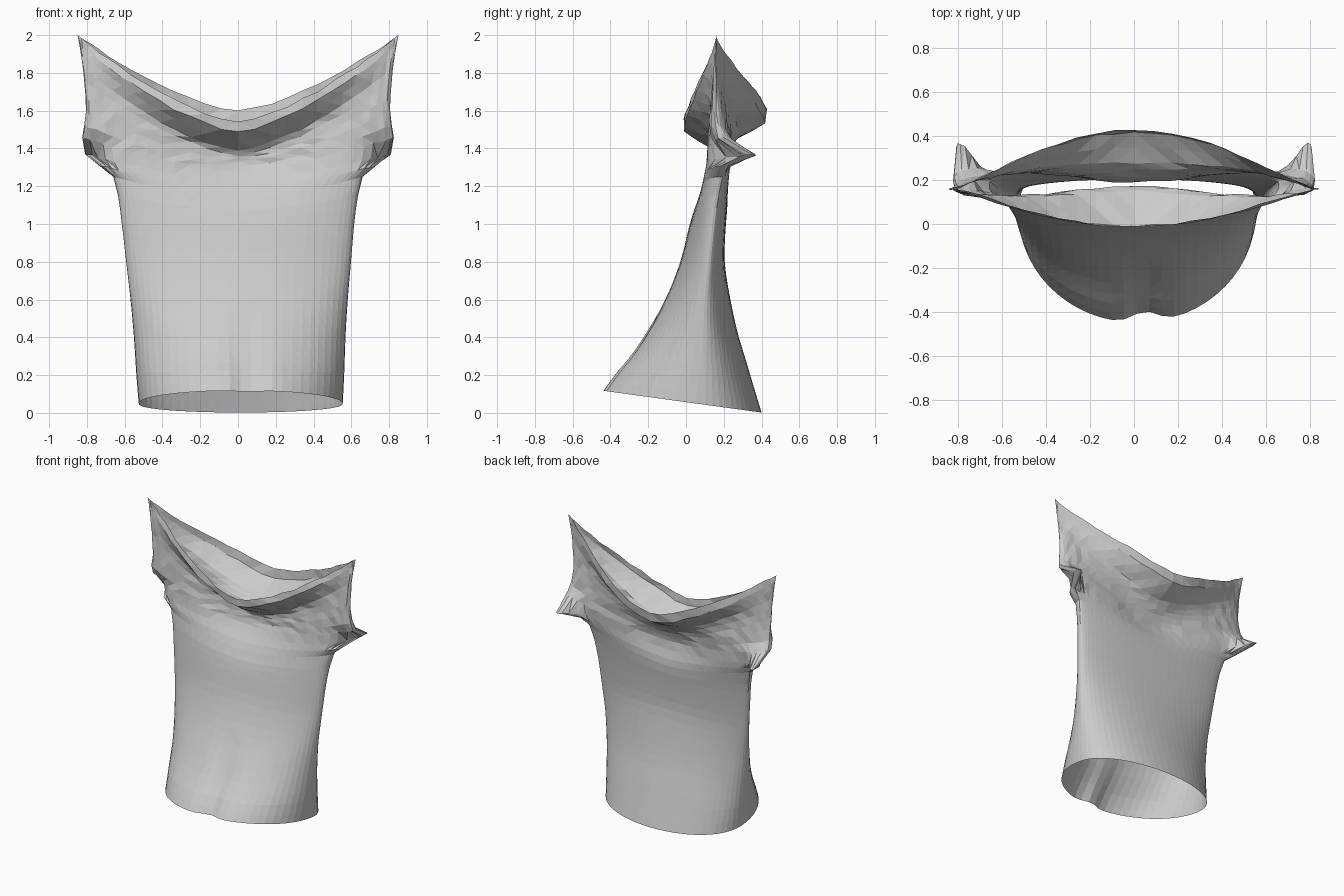
import bpy, bmesh, math, random

random.seed(4)
cube = bpy.data.objects.get("Cube")
if cube:
    bpy.data.objects.remove(cube)

# One plain cloth colour
cloth = bpy.data.materials.new("light_grey_cloth")
cloth.use_nodes = True
grey = (0.6, 0.6, 0.6, 1)
cloth.diffuse_color = grey
cloth.node_tree.nodes["Principled BSDF"].inputs["Base Color"].default_value = grey

# Side seam, hem to shoulder tip: edge z, half width, edge y
SEAM = [(.05, .54, .05), (.2, .55, .07), (.4, .56, .09), (.6, .575, .1),
        (.8, .595, .12), (1, .615, .14), (1.15, .635, .16), (1.25, .66, .18),
        (1.31, .73, .19), (1.37, .81, .19), (1.46, .825, .18), (1.6, .805, .16),
        (1.82, .82, .155), (1.95, .84, .16), (2, .85, .16)]
# Centre line of each sheet, level with the seam: centre z, centre y, roundness
FRONT = [(.05, -.45, 1), (.2, -.37, 1), (.4, -.23, 1), (.6, -.11, 1),
         (.8, -.03, 1), (.98, .015, .9), (1.07, .04, .8), (1.13, .06, .7),
         (1.18, .07, .6), (1.23, .08, .6), (1.28, .09, .6), (1.33, .1, .7),
         (1.39, .1, 1.4), (1.49, -.02, 2.6), (1.545, -.015, 3)]
BACK = [(.05, .4, .85), (.2, .345, .9), (.4, .28, 1), (.6, .235, 1),
        (.8, .205, .9), (.98, .21, .8), (1.07, .22, .7), (1.13, .23, .6),
        (1.18, .24, .6), (1.24, .25, .6), (1.3, .26, .7), (1.37, .27, 1),
        (1.45, .3, 1.8), (1.53, .42, 2.6), (1.6, .43, 3)]


def refine(rows, step=.075):
    """Pass a smooth spline through the guide rows."""
    rows = [s + c for s, c in rows]
    out = [rows[0]]
    for i in range(len(rows) - 1):
        a, b, c, d = (rows[min(max(i + k, 0), len(rows) - 1)] for k in (-1, 0, 1, 2))
        count = max(1, round((c[0] - b[0]) / step))
        for n in range(1, count + 1):
            t = n / count
            out.append(tuple(q + .5 * t * (r - p + t * (2 * p - 5 * q + 4 * r - s
                             + t * (3 * (q - r) + s - p)))
                             for p, q, r, s in zip(a, b, c, d)))
    return out


def bump(value, centre, spread):
    return math.exp(-((value - centre) / spread) ** 2)


def cloth_point(row, theta, is_front):
    ze, width, ye, zc, yc, power = row
    u, inward = math.sin(theta), max(0, math.cos(theta))
    x = width * u + .015 * max(0, 1 - ze)
    y = ye + (yc - ye) * inward ** power
    z = zc + (ze - zc) * abs(u) ** 1.5
    # Chest and back sag towards each other below the neckline
    sag = bump(zc, 1.31, .13) * bump(x, 0, .42) * inward
    y += (.075 if is_front else -.07) * sag
    # Sleeve end swept backwards under the arm
    y += .16 * bump(abs(x), .8, .09) * bump(z, 1.375, .055)
    if is_front:  # soft vertical crease above the hem
        y += .055 * bump(x, .05, .08) * max(0, 1 - zc / .6)
    z -= .165 * (y - .05) * max(0, 1 - z / .3)  # hem tilts up at the front
    return x, y, z


def add_sheet(bm, centre, is_front, columns=30):
    grid = [[bm.verts.new(cloth_point(row, math.pi * (j / columns - .5), is_front))
             for j in range(columns + 1)] for row in refine(list(zip(SEAM, centre)))]
    for low, high in zip(grid, grid[1:]):
        for j in range(columns):
            quad = [low[j], low[j + 1], high[j + 1], high[j]]
            bm.faces.new(quad if is_front else quad[::-1])


# Front and back sheets joined along the side seams
bm = bmesh.new()
add_sheet(bm, FRONT, True)
add_sheet(bm, BACK, False)
bmesh.ops.remove_doubles(bm, verts=bm.verts[:], dist=.0005)

# Slight crumpling around the neckline and sleeves
for v in bm.verts:
    if 1.3 < v.co.z < 1.95:
        v.co.y += random.uniform(-.005, .005)
        v.co.z += random.uniform(-.006, .006)
bmesh.ops.triangulate(bm, faces=bm.faces[:])

mesh = bpy.data.meshes.new("sleeveless_top")
bm.to_mesh(mesh)
bm.free()
mesh.materials.append(cloth)
top = bpy.data.objects.new("sleeveless_top", mesh)
bpy.context.collection.objects.link(top)
